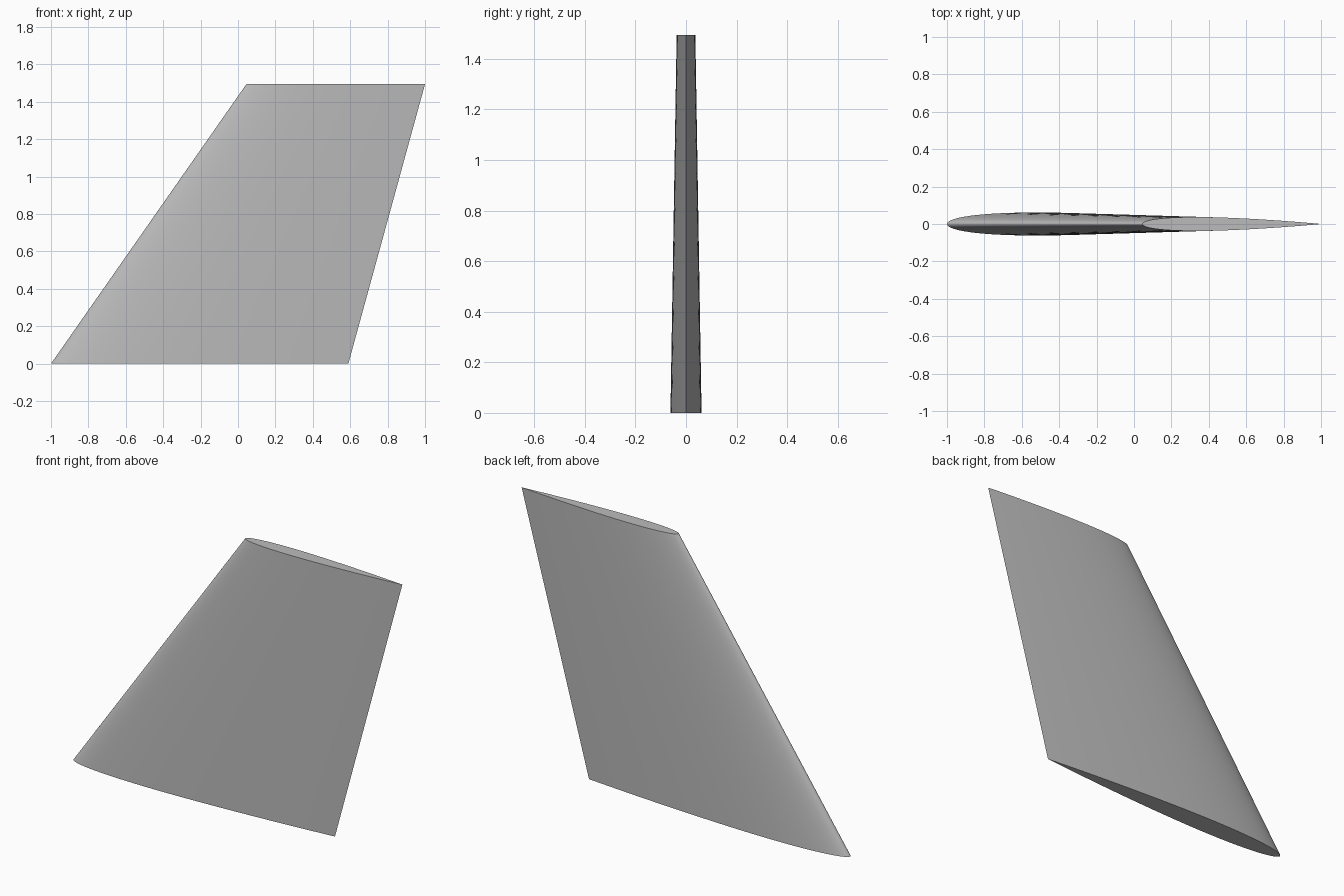
import bpy, bmesh, math

cube = bpy.data.objects.get("Cube")
if cube:
    bpy.data.objects.remove(cube, do_unlink=True)

STEPS = 40
THICKNESS = 0.0775  # thickest part as a share of the chord


def half_thickness(t):
    """Symmetric aerofoil half thickness at chord fraction t, closed at the tail."""
    return 5 * THICKNESS * (0.2969 * math.sqrt(t) - 0.126 * t - 0.3516 * t**2
                            + 0.2843 * t**3 - 0.1036 * t**4)


def section(bm, lead, trail, z):
    """Closed ring of vertices, from the leading edge back and round again."""
    chord = trail - lead
    ring = []
    for i in range(2 * STEPS):
        a = math.pi * i / STEPS
        t = (1 - math.cos(a)) / 2
        side = -1 if i < STEPS else 1
        y = 0 if i in (0, STEPS) else side * half_thickness(t) * chord
        ring.append(bm.verts.new((lead + t * chord, y, z)))
    return ring


# Swept, tapered fin lofted between the root and tip sections
bm = bmesh.new()
root = section(bm, -1.0, 0.59, 0.0)
tip = section(bm, 0.045, 1.0, 1.495)
n = len(root)
for i in range(n):
    j = (i + 1) % n
    bm.faces.new((root[i], root[j], tip[j], tip[i]))
bm.faces.new(root[::-1])
bm.faces.new(tip)
bmesh.ops.recalc_face_normals(bm, faces=bm.faces)

mesh = bpy.data.meshes.new("fin")
bm.to_mesh(mesh)
bm.free()
fin = bpy.data.objects.new("fin", mesh)
bpy.context.collection.objects.link(fin)

# Plain grey surface
grey = bpy.data.materials.new("light_grey")
grey.use_nodes = True
colour = (0.5, 0.5, 0.5, 1)
grey.diffuse_color = colour
grey.node_tree.nodes["Principled BSDF"].inputs["Base Color"].default_value = colour
mesh.materials.append(grey)

# Smooth skin with crisp end caps and trailing edge
bpy.ops.object.select_all(action='DESELECT')
fin.select_set(True)
bpy.context.view_layer.objects.active = fin
bpy.ops.object.shade_smooth_by_angle(angle=math.radians(40))
